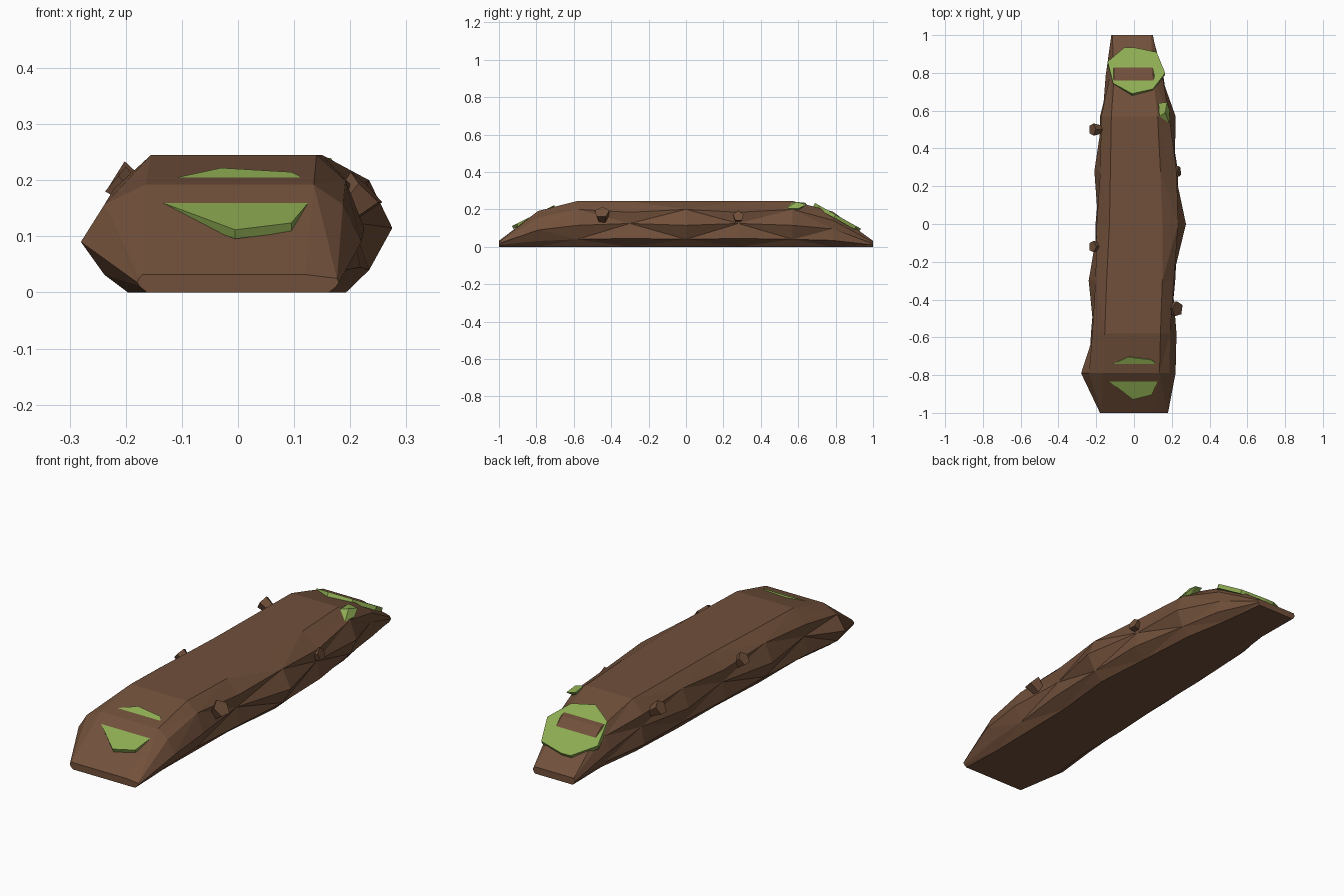
import bpy, bmesh, math
from mathutils import Vector

if "Cube" in bpy.data.objects:
    bpy.data.objects.remove(bpy.data.objects["Cube"])


def material(name, rgb):
    m = bpy.data.materials.new(name)
    m.diffuse_color = (*rgb, 1)
    m.use_nodes = True
    m.node_tree.nodes["Principled BSDF"].inputs["Base Color"].default_value = m.diffuse_color
    return m


BARK = material("bark brown", (0.165, 0.08, 0.043))
MOSS = material("moss green", (0.27, 0.41, 0.085))


def finish(name, bm, mat):
    bmesh.ops.recalc_face_normals(bm, faces=bm.faces[:])
    me = bpy.data.meshes.new(name)
    bm.to_mesh(me)
    bm.free()
    me.materials.append(mat)
    ob = bpy.data.objects.new(name, me)
    bpy.context.collection.objects.link(ob)
    return ob


# Log: lofted rings; y, top z, left and right widths, left and right top edge
STATIONS = [
    (-1.00, 0.032, 0.18, 0.18, 0.17, 0.12),
    (-0.79, 0.192, 0.28, 0.22, 0.165, 0.135),
    (-0.58, 0.245, 0.235, 0.225, 0.155, 0.14),
    (-0.30, 0.245, 0.24, 0.225, 0.145, 0.15),
    (0.00, 0.245, 0.21, 0.275, 0.13, 0.15),
    (0.28, 0.245, 0.21, 0.24, 0.125, 0.14),
    (0.57, 0.245, 0.185, 0.22, 0.12, 0.125),
    (0.785, 0.188, 0.15, 0.16, 0.105, 0.10),
    (1.00, 0.032, 0.12, 0.10, 0.115, 0.09),
]


def half_ring(h, w, t, odd):
    """Points of one side from bottom to top as (distance, height)."""
    if h < 0.05:
        return [(w * 0.9, 0), (w * 0.97, 0.01), (w, 0.018), (w * 0.98, 0.025), (t, h)]
    k = h / 0.245
    if odd:
        return [(w * 0.70, 0), (w * 0.85, 0.04 * k), (w, 0.115 * k), (w * 0.85, 0.20 * k), (t, h)]
    return [(w * 0.72, 0), (w * 0.97, 0.045 * k), (w * 0.90, 0.125 * k), (w * 0.94, 0.185 * k), (t, h)]


bm = bmesh.new()
rings = []
for i, (y, h, wl, wr, tl, tr) in enumerate(STATIONS):
    right = half_ring(h, wr, tr, i % 2 == 0 or i == 1)
    left = half_ring(h, wl, tl, i % 2 == 1)
    pts = [(x, z) for x, z in right] + [(-x, z) for x, z in reversed(left)]
    rings.append([bm.verts.new((x, y, z)) for x, z in pts])
n = len(rings[0])
for i, (a, b) in enumerate(zip(rings, rings[1:])):
    for j in range(n):
        k = (j + 1) % n
        if (i + j) % 2:
            bm.faces.new((a[j], a[k], b[k]))
            bm.faces.new((a[j], b[k], b[j]))
        else:
            bm.faces.new((a[j], a[k], b[j]))
            bm.faces.new((a[k], b[k], b[j]))
bm.faces.new(rings[0])
bm.faces.new(rings[-1])
finish("log", bm, BARK)


# Knots: short tapered stubs that widen outwards
def knot(name, tip, direction, r):
    bm = bmesh.new()
    bmesh.ops.create_cone(bm, cap_ends=True, segments=5, radius1=r * 0.6, radius2=r, depth=0.07)
    d = Vector(direction).normalized()
    ob = finish(name, bm, BARK)
    ob.rotation_mode = 'QUATERNION'
    ob.rotation_quaternion = d.to_track_quat('Z', 'Y')
    ob.location = Vector(tip) - d * 0.035


knot("knot_right_front", (0.23, -0.45, 0.185), (0.7, -0.1, 0.7), 0.042)
knot("knot_right_back", (0.24, 0.28, 0.165), (0.9, 0.1, 0.3), 0.03)
knot("knot_left_back", (-0.22, 0.50, 0.205), (-0.8, 0, 0.5), 0.034)
knot("knot_left_front", (-0.22, -0.12, 0.20), (-0.7, 0, 0.6), 0.032)


# Moss patches: tilted plates that the bark ridge cuts through
def moss_plate(name, outline, y0, z0, slope, thick):
    bm = bmesh.new()
    top, low = [], []
    off = Vector((0, slope, -1)).normalized() * thick
    off.y = -math.copysign(off.y, outline[0][1])
    for x, y in outline:
        p = Vector((x, y, z0 - slope * (abs(y) - y0)))
        top.append(bm.verts.new(p))
        low.append(bm.verts.new(p + off))
    bm.faces.new(top)
    bm.faces.new(low[::-1])
    for i in range(len(top)):
        j = (i + 1) % len(top)
        bm.faces.new((top[i], low[i], low[j], top[j]))
    finish(name, bm, MOSS)


moss_plate("moss_front", [(-0.005, -0.93), (0.095, -0.905), (0.13, -0.82), (0.11, -0.735),
                          (0.095, -0.72), (-0.03, -0.705), (-0.11, -0.74), (-0.15, -0.82)],
           0.71, 0.2195, 0.49, 0.018)
moss_plate("moss_back", [(-0.01, 0.69), (0.10, 0.715), (0.165, 0.80), (0.12, 0.91),
                         (0.0, 0.935), (-0.05, 0.935), (-0.14, 0.86), (-0.11, 0.745)],
           0.69, 0.234, 0.56, 0.02)

# Small moss lump on the right shoulder
bm = bmesh.new()
lump = [(0.13, 0.64, 0.235), (0.135, 0.57, 0.238), (0.165, 0.59, 0.24), (0.175, 0.645, 0.225),
        (0.19, 0.60, 0.205), (0.185, 0.535, 0.205), (0.17, 0.59, 0.19), (0.14, 0.60, 0.20)]
bmesh.ops.convex_hull(bm, input=[bm.verts.new(p) for p in lump])
finish("moss_small", bm, MOSS)
